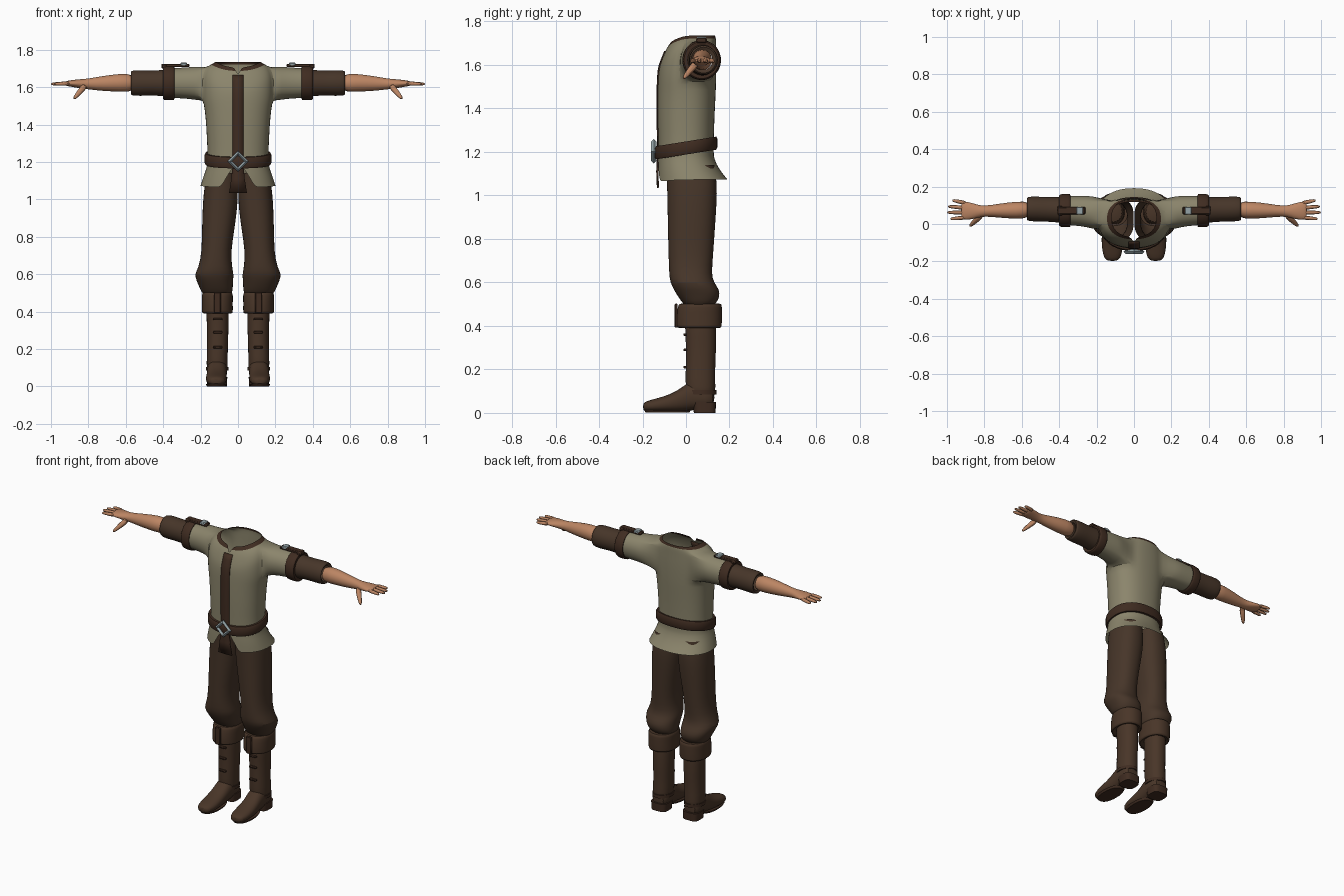
import bpy, bmesh, math
from mathutils import Vector

if "Cube" in bpy.data.objects:
    bpy.data.objects.remove(bpy.data.objects["Cube"])


def material(name, rgb):
    m = bpy.data.materials.new(name)
    m.diffuse_color = (*rgb, 1)
    m.use_nodes = True
    m.node_tree.nodes["Principled BSDF"].inputs["Base Color"].default_value = m.diffuse_color
    return m


SHIRT = material("olive linen", (0.26, 0.235, 0.150))
CLOTH = material("brown cloth", (0.062, 0.036, 0.022))
LEATHER = material("dark leather", (0.050, 0.025, 0.015))
BOOT = material("boot leather", (0.066, 0.036, 0.021))
SKIN = material("skin", (0.50, 0.235, 0.125))
STEEL = material("steel", (0.30, 0.37, 0.39))


def finish(name, bm, mats, mirror=True, subsurf=0, thick=0):
    bmesh.ops.recalc_face_normals(bm, faces=bm.faces)
    me = bpy.data.meshes.new(name)
    bm.to_mesh(me)
    bm.free()
    ob = bpy.data.objects.new(name, me)
    bpy.context.collection.objects.link(ob)
    for m in mats:
        me.materials.append(m)
    if mirror:
        mod = ob.modifiers.new("mirror", 'MIRROR')
        mod.merge_threshold = 0.0005
    if thick:
        mod = ob.modifiers.new("thickness", 'SOLIDIFY')
        mod.thickness = thick
    if subsurf:
        mod = ob.modifiers.new("smooth", 'SUBSURF')
        mod.levels = mod.render_levels = subsurf
    return ob


def sgnpow(v, p):
    return math.copysign(abs(v) ** p, v)


def loft(name, axis, stations, mat, n=20, caps=True, power=2.0, subsurf=1, clip=False):
    """Tube through (position, centre a, centre b, radius a, radius b) stations."""
    bm = bmesh.new()
    rings = []
    for p, ca, cb, ra, rb in stations:
        ring = []
        for k in range(n):
            t = 2 * math.pi * k / n
            a = ca + ra * sgnpow(math.cos(t), 2 / power)
            b = cb + rb * sgnpow(math.sin(t), 2 / power)
            co = {'x': (p, a, b), 'y': (a, p, b), 'z': (a, b, p)}[axis]
            ring.append(bm.verts.new((max(co[0], 0.002), co[1], co[2]) if clip else co))
        rings.append(ring)
    for r, s in zip(rings, rings[1:]):
        for k in range(n):
            bm.faces.new((r[k], r[(k + 1) % n], s[(k + 1) % n], s[k]))
    if caps:
        bm.faces.new(rings[0])
        bm.faces.new(rings[-1])
    return finish(name, bm, [mat], subsurf=subsurf)


def rod(name, p, q, r1, r2, mat):
    """Round finger with a soft tip."""
    p, q = Vector(p), Vector(q)
    turn = (q - p).to_track_quat('Z', 'Y')
    bm = bmesh.new()
    rings = []
    for t, r in ((0, r1), (.5, (r1 + r2) / 2), (.88, r2), (1, r2 * .5)):
        rings.append([bm.verts.new(p.lerp(q, t) + turn @ Vector(
            (r * math.cos(k * math.pi / 4), r * math.sin(k * math.pi / 4), 0))) for k in range(8)])
    for r, s in zip(rings, rings[1:]):
        for k in range(8):
            bm.faces.new((r[k], r[(k + 1) % 8], s[(k + 1) % 8], s[k]))
    bm.faces.new(rings[0])
    bm.faces.new(rings[-1])
    return finish(name, bm, [mat], subsurf=1)


def box(name, c, size, mat, mirror=True, rot=(0, 0, 0)):
    bm = bmesh.new()
    bmesh.ops.create_cube(bm, size=1)
    for v in bm.verts:
        v.co = Vector(v.co) * Vector(size)
    bmesh.ops.bevel(bm, geom=bm.edges[:], offset=min(size) * .25, segments=1, affect='EDGES')
    ca, sa = math.cos(rot[0]), math.sin(rot[0])
    for v in bm.verts:
        x, y, z = v.co
        v.co = (c[0] + x, c[1] + y * ca - z * sa, c[2] + y * sa + z * ca)
    return finish(name, bm, [mat], mirror)


# Shirt body rings: z, half width, centre y, half depth, front drop, front gap
TORSO = [(1.072, .202, .030, .162, .010, .090), (1.12, .186, .010, .142, 0, .062),
         (1.17, .168, 0, .129, 0, .028), (1.195, .165, 0, .128, 0, 0),
         (1.25, .163, 0, .128, 0, 0), (1.35, .168, 0, .131, 0, 0),
         (1.43, .173, .002, .133, 0, 0), (1.49, .180, .004, .134, 0, 0),
         (1.53, .187, .005, .134, 0, 0), (1.58, .190, .007, .133, .01, 0),
         (1.63, .190, .010, .130, .03, 0), (1.67, .186, .015, .124, .04, 0),
         (1.705, .170, .022, .117, .04, 0), (1.722, .145, .028, .110, .035, .012),
         (1.735, .120, .032, .102, .030, .022)]
SEG, LOW, HIGH, FRONT, BACK = 16, 8, 12, 7, 13

bm = bmesh.new()
grid = []
for z, rx, cy, ry, drop, gap in TORSO:
    start = -math.acos((gap / rx) ** 1.15)
    row = []
    for j in range(SEG + 1):
        a = start + (math.pi / 2 - start) * j / SEG
        c = 0 if j == SEG else max(math.cos(a), 0)
        x = 0 if c < 1e-6 else rx * c ** .87
        row.append(bm.verts.new((x, cy + ry * sgnpow(math.sin(a), .87),
                                 z - drop * max(0, -math.sin(a)) ** 2)))
    grid.append(row)
for i in range(len(grid) - 1):
    for j in range(SEG):
        if LOW <= i < HIGH and FRONT <= j < BACK:
            continue  # arm hole
        f = bm.faces.new((grid[i][j], grid[i][j + 1], grid[i + 1][j + 1], grid[i + 1][j]))
        f.material_index = int(i >= len(grid) - 2)  # collar band
# Short sleeve grown out of the arm hole
loop = [grid[LOW][j] for j in range(FRONT, BACK)] + [grid[i][BACK] for i in range(LOW, HIGH)]
loop += [grid[HIGH][j] for j in range(BACK, FRONT, -1)] + [grid[i][FRONT] for i in range(HIGH, LOW, -1)]
angles = [math.atan2((v.co.z - 1.615) / .085, (v.co.y - .05) / .07) for v in loop]
for x, cy, cz, r in ((.215, .06, 1.62, .092), (.25, .067, 1.622, .087),
                     (.32, .071, 1.622, .082), (.375, .072, 1.622, .08)):
    new = [bm.verts.new((x, cy + r * math.cos(a), cz + r * math.sin(a))) for a in angles]
    for k in range(len(loop)):
        m = (k + 1) % len(loop)
        bm.faces.new((loop[k], loop[m], new[m], new[k]))
    loop = new
finish("shirt", bm, [SHIRT, LEATHER], subsurf=1)

# Front placket and the flap under the belt
bm = bmesh.new()
path = [(1.035, -.134, .048), (1.11, -.137, .036)]
path += [(z - d, cy - ry - .005, .03) for z, rx, cy, ry, d, g in TORSO[2:13]]
pairs = [(bm.verts.new((0, y, z)), bm.verts.new((w, y + .002, z))) for z, y, w in path]
for (a, b), (c, d) in zip(pairs, pairs[1:]):
    bm.faces.new((a, b, d, c))
finish("placket", bm, [LEATHER], thick=.008)

# Belt, tilted up towards the back
bm = bmesh.new()
rings = []
for k in range(40):
    a = 2 * math.pi * k / 40
    ring = []
    for grow, h in ((-.012, -.03), (.008, -.03), (.013, -.02), (.013, .02), (.008, .03), (-.012, .03)):
        y = (.131 + grow) * sgnpow(math.sin(a), .87)
        ring.append(bm.verts.new(((.166 + grow) * sgnpow(math.cos(a), .87), y, 1.218 + .16 * y + h)))
    rings.append(ring)
for k in range(40):
    r, s = rings[k], rings[(k + 1) % 40]
    for m in range(6):
        bm.faces.new((r[m], r[(m + 1) % 6], s[(m + 1) % 6], s[m]))
finish("belt", bm, [LEATHER], mirror=False)

# Diamond buckle
bpy.ops.mesh.primitive_torus_add(major_segments=4, minor_segments=4, major_radius=.044,
                                 minor_radius=.012, location=(0, -.148, 1.203),
                                 rotation=(math.pi / 2, 0, 0))
bpy.context.object.name = "belt_buckle"
bpy.context.object.data.materials.append(STEEL)

# Trousers, gathered below the knee
loft("trouser_leg", 'z', [
    (.49, .11, .062, .07, .06), (.505, .113, .062, .084, .078), (.53, .117, .060, .090, .094),
    (.565, .124, .050, .098, .106), (.60, .128, .028, .106, .101), (.635, .121, .020, .090, .098),
    (.72, .116, .022, .078, .103), (.85, .105, .025, .088, .109), (.97, .094, .028, .095, .114),
    (1.05, .089, .028, .094, .116), (1.14, .083, .020, .084, .112)],
    CLOTH, n=24, caps=False, power=2.3, clip=True)

# Boots
loft("boot_cuff", 'z', [
    (.40, .11, .062, .056, .070), (.388, .11, .060, .078, .098), (.395, .11, .060, .084, .106),
    (.44, .11, .060, .082, .106), (.49, .11, .064, .084, .102), (.505, .11, .066, .080, .098),
    (.50, .11, .066, .060, .070)], BOOT, n=24, caps=False, power=2.2)
loft("boot_shaft", 'z', [
    (.05, .112, .072, .055, .064), (.12, .112, .066, .057, .070), (.20, .110, .066, .056, .068),
    (.30, .108, .070, .058, .070), (.40, .110, .066, .060, .072), (.47, .11, .065, .06, .07)],
    BOOT, power=2.2)
loft("boot_foot", 'y', [
    (-.198, .116, .028, .022, .014), (-.185, .116, .030, .045, .024), (-.13, .116, .036, .057, .032),
    (-.07, .116, .045, .056, .041), (-.02, .114, .060, .053, .056), (.03, .112, .085, .054, .072),
    (.09, .112, .075, .054, .062), (.132, .112, .070, .046, .050)], BOOT, power=2.3)
loft("boot_sole", 'z', [
    (.001, .116, -.085, .050, .100), (.014, .116, -.085, .057, .109)], LEATHER, n=24, power=2.3, subsurf=0)
loft("boot_heel", 'z', [
    (0, .112, .086, .052, .050), (.05, .112, .084, .055, .054)], LEATHER, n=24, power=3.5, subsurf=0)
loft("boot_ankle_band", 'z', [
    (.085, .112, .066, .054, .068), (.085, .112, .066, .060, .074),
    (.105, .112, .066, .060, .074), (.105, .112, .066, .054, .068)], LEATHER, subsurf=0, caps=False)
box("cuff_strap", (.11, -.045, .447), (.036, .014, .11), LEATHER)
for i, z in enumerate((.21, .29, .36)):
    box(f"boot_lace_{i}", (.108, -.004, z), (.05, .016, .012), LEATHER)

# Lower sleeves and turned cuffs
loft("lower_sleeve", 'x', [
    (.35, .074, 1.622, .070, .074), (.41, .076, 1.622, .069, .071), (.46, .078, 1.622, .066, .066),
    (.52, .080, 1.622, .068, .070), (.565, .081, 1.622, .066, .068), (.575, .081, 1.622, .060, .062),
    (.565, .078, 1.622, .044, .046)], CLOTH, caps=False)
loft("sleeve_cuff", 'x', [
    (.345, .072, 1.622, .074, .076), (.338, .072, 1.622, .086, .088), (.346, .072, 1.622, .091, .093),
    (.392, .072, 1.622, .089, .093), (.402, .072, 1.622, .084, .088), (.398, .073, 1.622, .066, .068)],
    LEATHER, n=24, caps=False)

# Shoulder straps with steel studs
box("shoulder_strap", (.335, .071, 1.716), (.15, .04, .018), LEATHER)
box("strap_buckle", (.29, .071, 1.722), (.036, .042, .018), STEEL)
box("strap_end", (.395, .071, 1.712), (.03, .05, .024), LEATHER)

# Forearms and hands
loft("forearm", 'x', [
    (.55, .076, 1.622, .046, .050), (.63, .074, 1.624, .047, .049), (.72, .071, 1.620, .038, .041),
    (.80, .069, 1.617, .027, .029), (.84, .068, 1.618, .036, .025), (.885, .070, 1.620, .049, .019),
    (.915, .073, 1.620, .048, .014), (.925, .073, 1.620, .042, .009)], SKIN)
for i, (y0, y1, x1) in enumerate(((.111, .127, .972), (.086, .094, .995), (.061, .062, 1.0), (.036, .027, .982))):
    rod(f"finger_{i}", (.895, y0, 1.62), (x1, y1, 1.617), .0135, .0095, SKIN)
rod("thumb", (.815, .05, 1.612), (.878, -.012, 1.537), .021, .011, SKIN)

# Smooth shading with sharp edges kept
bpy.ops.object.select_all(action='SELECT')
bpy.context.view_layer.objects.active = bpy.data.objects["shirt"]
bpy.ops.object.shade_smooth_by_angle(angle=math.radians(42))
